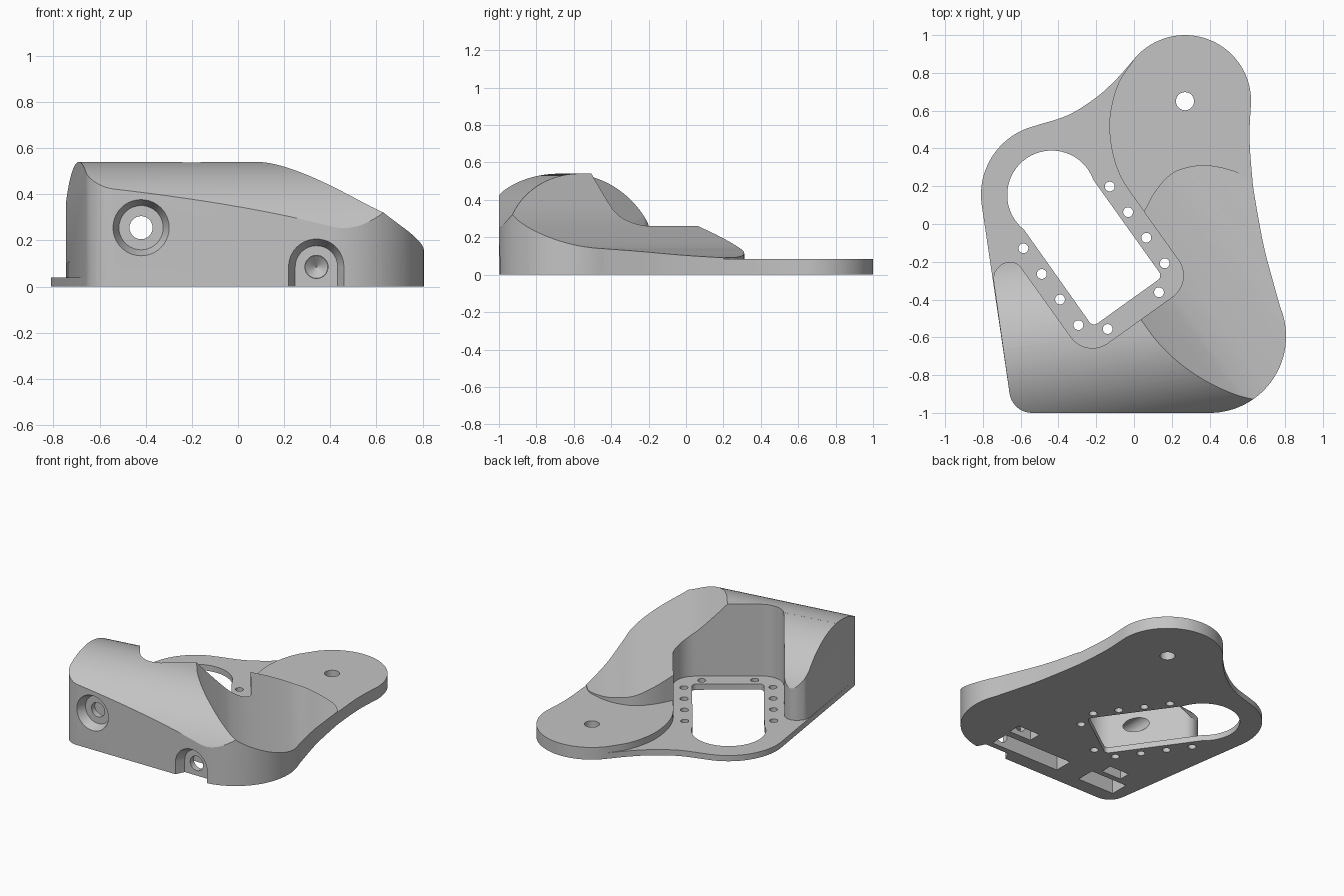
import bpy, bmesh, math
from mathutils import Vector, Matrix

if "Cube" in bpy.data.objects:
    bpy.data.objects.remove(bpy.data.objects["Cube"], do_unlink=True)

COLOUR = (0.55, 0.55, 0.55, 1)
grey = bpy.data.materials.new("light_grey")
grey.use_nodes = True
grey.diffuse_color = COLOUR
grey.node_tree.nodes["Principled BSDF"].inputs["Base Color"].default_value = COLOUR

UP = Matrix.Identity(4)
Z = Vector((0, 0, 1))


def frame(a, b, c):
    """Matrix whose local x, y, z axes are a, b, c."""
    return Matrix((a, b, c)).transposed().to_4x4()


def finish(name, bm, mat):
    bm.transform(mat)
    bmesh.ops.recalc_face_normals(bm, faces=bm.faces)
    mesh = bpy.data.meshes.new(name)
    bm.to_mesh(mesh)
    bm.free()
    mesh.materials.append(grey)
    ob = bpy.data.objects.new(name, mesh)
    bpy.context.collection.objects.link(ob)
    return ob


def prism(name, pts, lo, hi, mat=UP):
    """Solid between two copies of a 2D outline."""
    bm = bmesh.new()
    low = [bm.verts.new((p[0], p[1], lo)) for p in pts]
    top = [bm.verts.new((p[0], p[1], hi)) for p in pts]
    bm.faces.new(low[::-1])
    bm.faces.new(top)
    for i in range(len(pts)):
        j = (i + 1) % len(pts)
        bm.faces.new((low[i], low[j], top[j], top[i]))
    return finish(name, bm, mat)


def arc(cx, cy, r, a0, a1, n=24):
    angles = [math.radians(a0 + (a1 - a0) * i / n) for i in range(n + 1)]
    return [(cx + r * math.cos(a), cy + r * math.sin(a)) for a in angles]


def spline(pts, n=6):
    """Smooth curve through points."""
    p = [Vector(q) for q in pts]
    p = [2 * p[0] - p[1]] + p + [2 * p[-1] - p[-2]]
    out = []
    for a, b, c, d in zip(p, p[1:], p[2:], p[3:]):
        for i in range(n):
            t = i / n
            out.append(0.5 * (2 * b + (c - a) * t + (2 * a - 5 * b + 4 * c - d) * t * t
                              + (3 * b - a - 3 * c + d) * t ** 3))
    return [tuple(q) for q in out] + [tuple(pts[-1])]


def boolean(ob, tool, op):
    mod = ob.modifiers.new(op, 'BOOLEAN')
    mod.operation, mod.object, mod.solver = op, tool, 'EXACT'
    bpy.context.view_layer.objects.active = ob
    bpy.ops.object.modifier_apply(modifier=mod.name)
    bpy.data.objects.remove(tool, do_unlink=True)


def cut(ob, *args):
    boolean(ob, prism("cutter", *args), 'DIFFERENCE')


# Shared stretches of the outline, counter-clockwise
front = arc(-0.54, -0.88, 0.12, 188, 270, 10) + arc(0.4, -0.595, 0.405, -90, 22, 40)
right_low = spline([(0.775, -0.443), (0.735, -0.3), (0.69, -0.13), (0.655, 0.05), (0.63, 0.2)])[1:]
right_high = spline([(0.63, 0.2), (0.615, 0.38), (0.612, 0.5), (0.62, 0.65)])[1:-1]
lobe_arc = arc(0.27, 0.65, 0.35, 0, 141, 40)
waist = spline([(-0.002, 0.87), (-0.09, 0.77), (-0.2, 0.67), (-0.35, 0.576), (-0.53, 0.518)])[1:-1]
ring_arc = arc(-0.435, 0.155, 0.375, 104.5, 188, 30)

# Thin plate, and the thicker round lobe with its stepped edge
plate = prism("mount_base", front + right_low + right_high + lobe_arc + waist + ring_arc, 0, 0.04)
step = spline([(-0.002, 0.87), (-0.08, 0.75), (-0.12, 0.62), (-0.13, 0.5),
               (-0.11, 0.36), (-0.06, 0.23), (0.05, 0.07)])[1:]
lobe = prism("lobe", [(0.63, 0.2)] + right_high + lobe_arc + step + [(0.08, 0.04), (0.3, 0.1)], 0, 0.085)

# Raised body block
back = spline([(0.63, 0.2), (0.55, 0.272), (0.4, 0.31), (0.28, 0.3), (0.19, 0.26), (0.11, 0.17), (0.05, 0.06)])[1:]
tip = spline([(-0.6, -0.225), (-0.625, -0.207), (-0.66, -0.2), (-0.7, -0.213), (-0.735, -0.25), (-0.745, -0.29)])
body = prism("body", front + right_low + back + tip, 0, 0.7)

# Pocket with rounded inner corners
u_axis = Vector((0.813, 0.582, 0)).normalized()
w_axis = Vector((-u_axis.y, u_axis.x, 0))
uw = frame(u_axis, w_axis, Z)
mid = -0.27
pocket = arc(mid - 0.21, -0.292, 0.14, 180, 270, 16) + arc(mid + 0.21, -0.292, 0.14, 270, 360, 16)
cut(body, pocket + [(mid + 0.35, 1), (mid - 0.35, 1)], 0.02, 1, uw)

# Rounded ridge: front flank and roof, then the back flank beside the pocket
tilt = math.atan(0.147)
along = Vector((math.cos(tilt), math.sin(tilt), 0))
across = Vector((-along.y, along.x, 0))
ridge_frame = frame(across, Z, along)
flank = arc(-0.575, 0, 0.54, 176, 90, 46)
cut(body, [(-1.5, 0.03)] + flank + [(1.5, 0.54), (1.5, 1), (-1.5, 1)], -3, 3, ridge_frame)
cut(body, arc(-0.575, 0, 0.54, 88, 4, 46) + [(1.5, 0.03), (1.5, 0.9), (-0.556, 0.9)], -3, -0.3, ridge_frame)

# Scoop swept parallel to the pocket
scoop = spline([(-0.35, 0.63), (-0.27, 0.545), (-0.21, 0.483), (-0.11, 0.386), (-0.037, 0.327), (0.08, 0.26),
                (0.305, 0.16), (0.435, 0.126), (0.578, 0.097), (0.9, 0.06)])
cut(body, scoop + [(0.9, 1), (-0.35, 1)], -2, 2, frame(u_axis, Z, -w_axis))

boolean(plate, lobe, 'UNION')
boolean(plate, body, 'UNION')

# Keyhole opening and screw holes
keyhole = (arc(mid - 0.194, -0.285, 0.03, 180, 270, 6) + arc(mid + 0.2, -0.285, 0.03, 270, 360, 6)
           + arc(-0.265, 0.379, 0.235, -16, 196, 48))
cut(plate, keyhole, -0.1, 0.1, uw)
holes = [(mid + s * 0.281, w) for s in (-1, 1) for w in (0.236, 0.069, -0.097, -0.264)]
holes += [(mid + s * 0.167, -0.371) for s in (-1, 1)]
for u, w in holes:
    cut(plate, arc(u, w, 0.026, 0, 345, 23), -0.1, 0.06, uw)
cut(plate, arc(0.27, 0.65, 0.048, 0, 350, 35), -0.1, 0.2)

# Front bores: local z runs from the front face inwards
inward = Matrix(((1, 0, 0, 0), (0, 0, 1, -1), (0, 1, 0, 0), (0, 0, 0, 1)))


def bore(cx, cz, r0, r1, d0, d1):
    """Tapered round cut."""
    bm = bmesh.new()
    bmesh.ops.create_cone(bm, cap_ends=True, segments=40, radius1=r0, radius2=r1, depth=d1 - d0,
                          matrix=Matrix.Translation((cx, cz, (d0 + d1) / 2)))
    boolean(plate, finish("bore", bm, inward), 'DIFFERENCE')


bore(-0.42, 0.255, 0.126, 0.096, -0.01, 0.06)
bore(-0.42, 0.255, 0.05, 0.05, -0.1, 0.75)
bore(0.34, 0.085, 0.126, 0.092, -0.01, 0.06)
cut(plate, [(0.214, -1.01), (0.466, -1.01), (0.432, -0.94), (0.248, -0.94)], -0.1, 0.085)
bore(0.34, 0.085, 0.05, 0.05, -0.1, 0.45)
bore(0.34, 0.085, 0.05, 0.002, 0.449, 0.49)

# Slots opening on the underside
for x0, x1, y0, y1, top in ((-0.12, 0.41, -0.9, -0.77, 0.17), (0.25, 0.42, -0.72, -0.63, 0.15),
                            (-0.58, -0.3, -0.9, -0.77, 0.34), (-0.5, -0.35, -0.73, -0.65, 0.33)):
    cut(plate, [(x0, y0), (x1, y0), (x1, y1), (x0, y1)], -0.1, top)

# Smooth curves, sharp edges
bpy.ops.object.select_all(action='DESELECT')
plate.select_set(True)
bpy.context.view_layer.objects.active = plate
bpy.ops.object.shade_smooth_by_angle(angle=math.radians(25))
